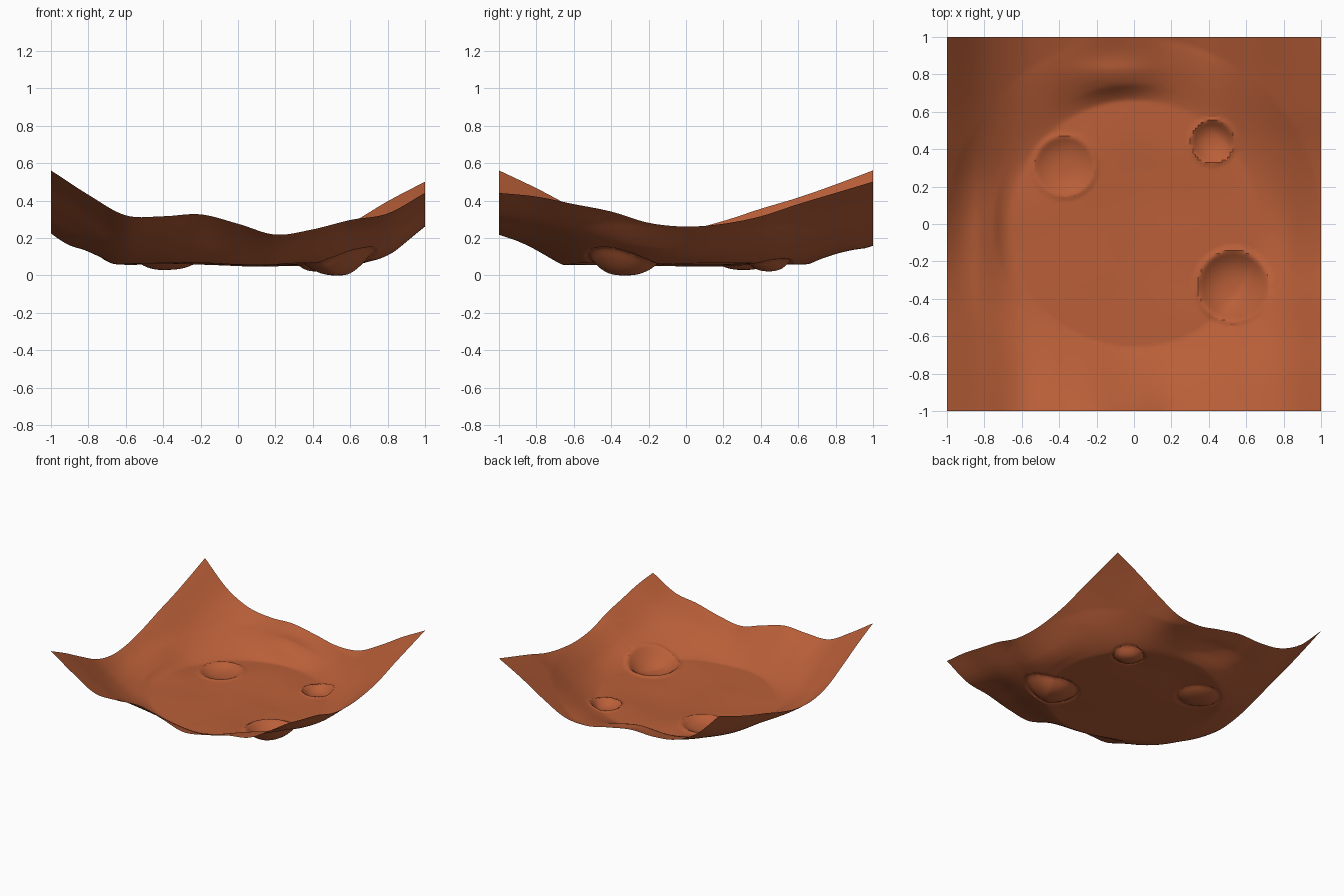
import bpy, bmesh, math
from mathutils import Vector, noise

cube = bpy.data.objects.get("Cube")
if cube:
    bpy.data.objects.remove(cube)

SEGMENTS = 140
FLOOR_RADIUS = 0.66
FLOOR = 0.05

# Heights along the four borders, evenly spaced from -1 to 1
FRONT = (.55, .42, .31, .305, .315, .265, .207, .235, .285, .32, .43)
BACK = (.55, .355, .25, .222, .225, .19, .15, .165, .265, .385, .49)
LEFT_X = (.55, .455, .35, .255, .215, .23, .28, .345, .405, .475, .55)
RIGHT_X = (.43, .41, .37, .33, .27, .25, .265, .305, .37, .43, .49)

# Craters: x, y, radius, depth
CRATERS = ((-.37, .31, .145, .035), (.42, .44, .105, .04), (.53, -.33, .17, .055))

# Swells on the slopes: x, y, width in x, width in y, height
SWELLS = ((-.1, .78, .2, .12, .045), (-.8, -.05, .13, .35, .035),
          (.82, -.05, .12, .3, -.015))


def spline(values, s):
    """Smooth curve through evenly spaced heights."""
    f = (s + 1) / 2 * (len(values) - 1)
    i = max(0, min(int(f), len(values) - 2))
    t = f - i
    a, b = values[i], values[i + 1]
    before = values[i - 1] if i > 0 else 2 * a - b
    after = values[i + 2] if i + 2 < len(values) else 2 * b - a
    m0, m1 = (b - before) / 2, (after - a) / 2
    return (a + m0 * t + (3 * (b - a) - 2 * m0 - m1) * t ** 2
            + (2 * (a - b) + m0 + m1) * t ** 3)


def gauss(x, y, width_x, width_y):
    return math.exp(-(x / width_x) ** 2 - (y / width_y) ** 2)


def bowl(x, y):
    return FLOOR + 0.65 * max(0, math.hypot(x, y) - FLOOR_RADIUS) ** 1.3


def residual(values, s):
    return spline(values, s) - bowl(s, 1)


def border_blend(x, y):
    """Spread the border irregularities across the square."""
    u, v = (x + 1) / 2, (y + 1) / 2
    sides = ((1 - v) * residual(FRONT, x) + v * residual(BACK, x)
             + (1 - u) * residual(LEFT_X, y) + u * residual(RIGHT_X, y))
    corners = ((1 - v) * ((1 - u) * residual(FRONT, -1) + u * residual(FRONT, 1))
               + v * ((1 - u) * residual(BACK, -1) + u * residual(BACK, 1)))
    return sides - corners


def height(x, y):
    r = math.hypot(x, y)
    mask = max(0, min(1, (r - FLOOR_RADIUS) / (1 - FLOOR_RADIUS)))
    z = bowl(x, y) + mask * border_blend(x, y)
    # gentle undulation and a shallow dip in the floor
    z += 0.01 * noise.noise(Vector((x * 3, y * 3, 0.4))) * (1 - mask)
    z -= 0.015 * gauss(x - .1, y - .1, .2, .3)
    # swells, faded out at the floor and at the borders
    fade = min(1, mask * 4) * min(1, (1 - max(abs(x), abs(y))) * 6)
    for sx, sy, width_x, width_y, rise in SWELLS:
        z += rise * fade * gauss(x - sx, y - sy, width_x, width_y)
    # craters with a raised lip
    for cx, cy, radius, depth in CRATERS:
        d = math.hypot(x - cx, y - cy) / radius
        if d < 1:
            z -= depth * (1 - d ** 2.5)
        elif d < 1.25:
            z += 0.2 * depth * math.sin(math.pi * (d - 1) / 0.25)
    return z


# Terrain sheet
bm = bmesh.new()
bmesh.ops.create_grid(bm, x_segments=SEGMENTS, y_segments=SEGMENTS, size=1)
for v in bm.verts:
    v.co.z = height(v.co.x, v.co.y)
lowest = min(v.co.z for v in bm.verts)
for v in bm.verts:
    v.co.z -= lowest
mesh = bpy.data.meshes.new("cratered_ground")
bm.to_mesh(mesh)
bm.free()
ground = bpy.data.objects.new("cratered_ground", mesh)
bpy.context.collection.objects.link(ground)

# Rust soil colour
soil = bpy.data.materials.new("rust_soil")
soil.use_nodes = True
colour = (.49, .115, .04, 1)
soil.diffuse_color = colour
soil.node_tree.nodes["Principled BSDF"].inputs["Base Color"].default_value = colour
mesh.materials.append(soil)

bpy.context.view_layer.objects.active = ground
ground.select_set(True)
bpy.ops.object.shade_smooth_by_angle(angle=math.radians(30))
